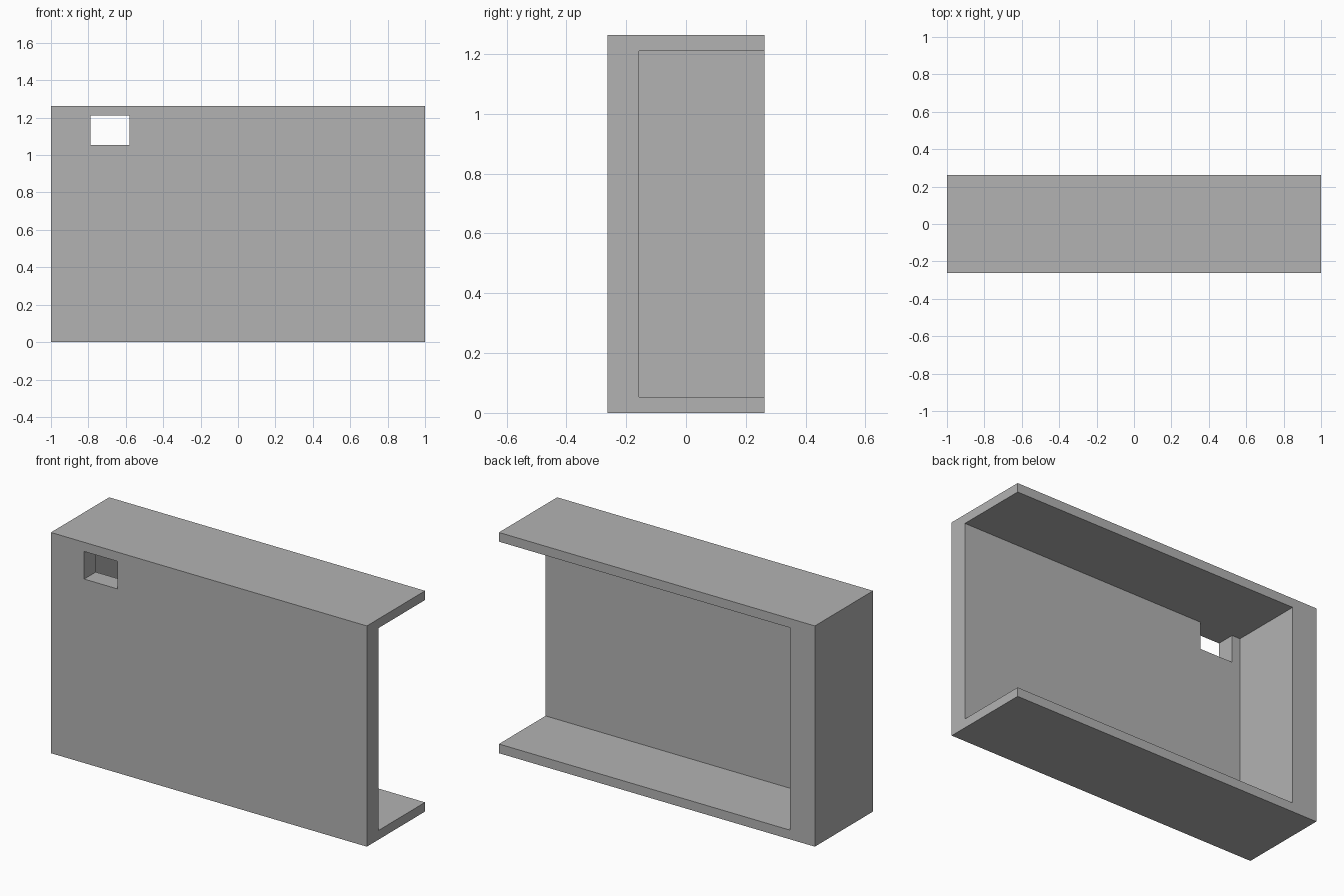
import bpy
from mathutils import Vector

cube = bpy.data.objects.get("Cube")
if cube:
    bpy.data.objects.remove(cube, do_unlink=True)

U = 2 / 38                      # one module of the design
LENGTH, DEPTH, HEIGHT = 38, 10, 24

grey = bpy.data.materials.new("plain grey")
grey.use_nodes = True
grey.diffuse_color = (0.45, 0.45, 0.45, 1)
grey.node_tree.nodes["Principled BSDF"].inputs["Base Color"].default_value = grey.diffuse_color


def box(name, low, high):
    """Box between two corners, in modules from the front lower right corner."""
    low, high = Vector(low), Vector(high)
    shift = Vector((LENGTH / 2, DEPTH / 2, 0))
    bpy.ops.mesh.primitive_cube_add(size=1)
    obj = bpy.context.object
    obj.name = name
    for v in obj.data.vertices:
        part = v.co + Vector((0.5, 0.5, 0.5))
        v.co = (low + part * (high - low) - shift) * U
    obj.data.materials.append(grey)
    return obj


def cut(target, cutter):
    cutter.hide_render = True
    mod = target.modifiers.new(cutter.name, 'BOOLEAN')
    mod.operation, mod.solver, mod.object = 'DIFFERENCE', 'EXACT', cutter
    bpy.ops.object.select_all(action='DESELECT')
    target.select_set(True)
    bpy.context.view_layer.objects.active = target
    bpy.ops.object.modifier_apply(modifier=mod.name)
    bpy.data.objects.remove(cutter, do_unlink=True)


# Outer block
shell = box("housing_shell", (0, 0, 0), (LENGTH, DEPTH, HEIGHT))

# Cavity, open at the back and at the left end
cut(shell, box("cavity_cutter", (3, 2, 1), (LENGTH + 2, DEPTH + 2, HEIGHT - 1)))

# Small opening through the front wall, level with the cavity ceiling
cut(shell, box("opening_cutter", (4, -1, 20), (8, 4, HEIGHT - 1)))
